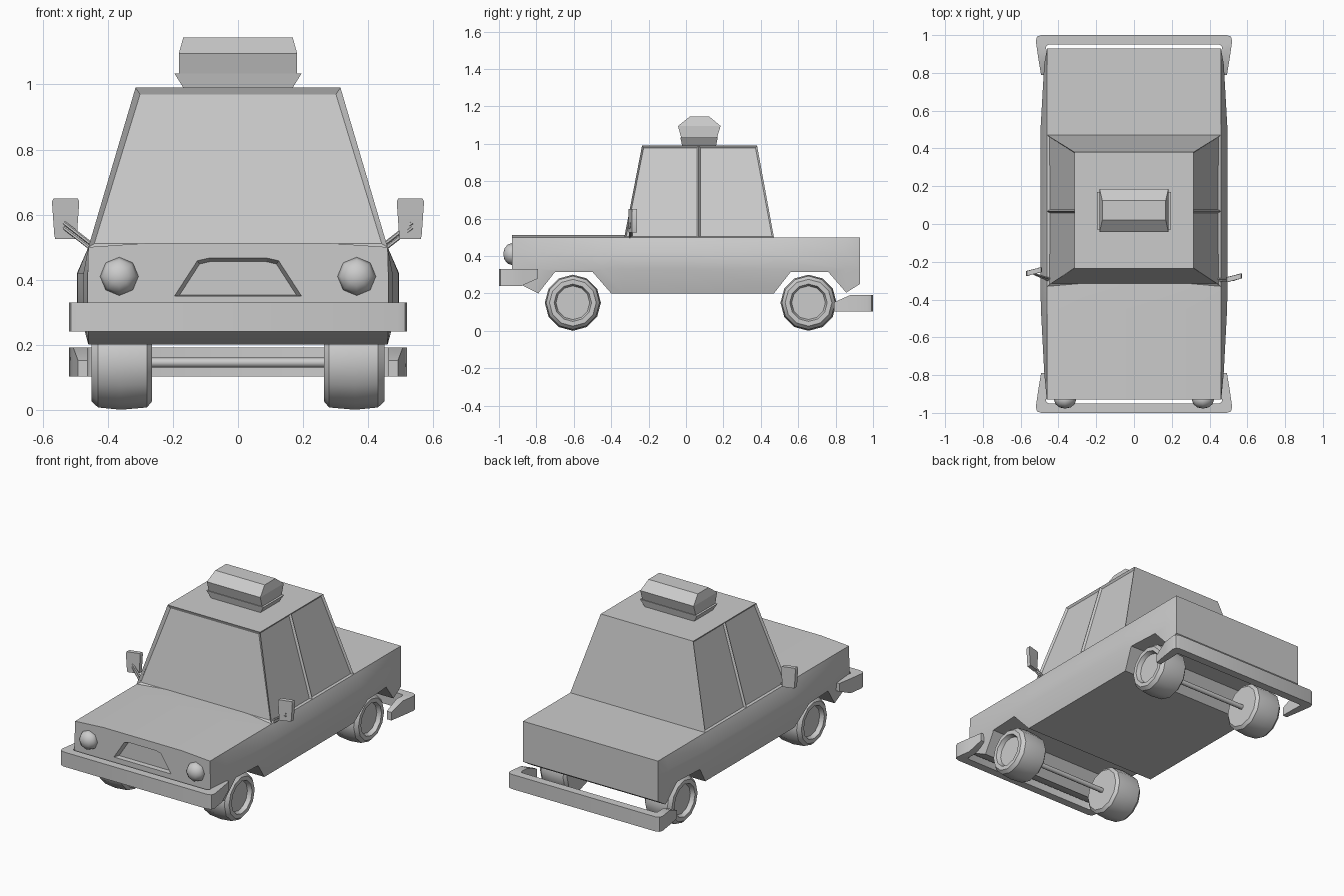
import bpy, bmesh, math
from mathutils import Vector, Matrix

if "Cube" in bpy.data.objects:
    bpy.data.objects.remove(bpy.data.objects["Cube"])


def finish(bm, name, angle=30):
    bmesh.ops.recalc_face_normals(bm, faces=bm.faces)
    me = bpy.data.meshes.new(name)
    bm.to_mesh(me)
    bm.free()
    ob = bpy.data.objects.new(name, me)
    bpy.context.collection.objects.link(ob)
    if angle:
        bpy.ops.object.select_all(action='DESELECT')
        ob.select_set(True)
        bpy.context.view_layer.objects.active = ob
        bpy.ops.object.shade_smooth_by_angle(angle=math.radians(angle))
    return ob


def loft(rings):
    """Skin a list of closed rings and cap both ends."""
    bm = bmesh.new()
    rows = [[bm.verts.new(p) for p in r] for r in rings]
    n = len(rows[0])
    for a, b in zip(rows, rows[1:]):
        for i in range(n):
            j = (i + 1) % n
            bm.faces.new((a[i], a[j], b[j], b[i]))
    bm.faces.new(rows[0])
    bm.faces.new(rows[-1])
    bmesh.ops.recalc_face_normals(bm, faces=bm.faces)
    return bm


def rod(name, a, b, r, sides=8):
    a, b = Vector(a), Vector(b)
    d = b - a
    bm = bmesh.new()
    m = Matrix.Translation((a + b) / 2) @ d.to_track_quat('Z', 'Y').to_matrix().to_4x4()
    bmesh.ops.create_cone(bm, cap_ends=True, segments=sides, radius1=r, radius2=r,
                          depth=d.length, matrix=m)
    return finish(bm, name, 50)


def cut(ob, cutter):
    cutter.hide_render = True
    cutter.hide_viewport = True
    mod = ob.modifiers.new('cut', 'BOOLEAN')
    mod.operation = 'DIFFERENCE'
    mod.solver = 'EXACT'
    mod.object = cutter


# Body: cross-sections along y (y, mid half-width, bottom z, crown z)
stations = [(-.93, .462, .27, .513), (-.79, .475, .2, .513), (-.45, .493, .2, .513),
            (-.33, .495, .2, .513), (0, .495, .2, .5), (.5, .495, .2, .5),
            (.85, .475, .2, .5), (.93, .46, .25, .5)]
rings = []
for y, w, zb, zc in stations:
    half = [(.27, zc), (.46, .5), (w, .42), (w, .33), (.46, zb)]
    rings.append([(x, y, z) for x, z in half] + [(-x, y, z) for x, z in reversed(half)])
body = finish(loft(rings), 'body')

# Wheel arches cut through the full width
arch = [(-.868, .1), (-.70, .315), (-.50, .315), (-.313, .1)]
for name, dy in (('front', 0), ('rear', 1.26)):
    cut(body, finish(loft([[(x, y + dy, z) for y, z in arch] for x in (-.6, .6)]),
                     name + '_arch_cutter', 0))

# Tapered grille recess in the nose
g_out = [(-.195, .35), (-.125, .458), (-.09, .466), (.09, .466), (.125, .458), (.195, .35)]
g_in = [(-.18, .352), (-.118, .448), (-.088, .455), (.088, .455), (.118, .448), (.18, .352)]
cut(body, finish(loft([[(x, -.96, z) for x, z in g_out], [(x, -.93, z) for x, z in g_out],
                       [(x, -.90, z) for x, z in g_in]]), 'grille_cutter', 0))

# Cabin with recessed windscreen and side windows
bm = loft([[(-.46, yb, .5), (-.315, yt, .99), (.315, yt, .99), (.46, yb, .5)]
           for yb, yt in ((-.33, -.235), (.0675, .0675), (.47, .38))])
bm.normal_update()
sides = [f for f in bm.faces if abs(f.normal.x) > .8]
screen = [f for f in bm.faces if f.normal.y < -.8]
bmesh.ops.inset_individual(bm, faces=sides, thickness=.013, depth=-.012)
bmesh.ops.inset_individual(bm, faces=screen, thickness=.023, depth=-.012)
finish(bm, 'cabin', 0)

# Bumpers: U-shaped bars (outer xy, inner xy, bottom z, top z); rear is the front turned over
half = [((.492, -.79), (.462, -.79), -.005, .045), ((.507, -.88), (.463, -.88), -.045, .045),
        ((.52, -.97), (.465, -.94), -.045, .045), ((.513, -.992), (.46, -.946), -.045, .045),
        ((.49, -1), (.45, -.95), -.045, .045)]
for name, s, zc in (('front_bumper', 1, .285), ('rear_bumper', -1, .147)):
    rings = []
    for m, pts in ((1, half), (-1, half[::-1])):
        for (ox, oy), (ix, iy), z0, z1 in pts:
            rings.append([(m * ox, s * oy, zc + s * z0), (m * ox, s * oy, zc + s * z1),
                          (m * ix, s * iy, zc + s * z1), (m * ix, s * iy, zc + s * z0)])
    finish(loft(rings), name, 40)

# Headlights
for sx, side in ((-1, 'left'), (1, 'right')):
    bm = bmesh.new()
    m = (Matrix.Translation((sx * .365, -.93, .41)) @ Matrix.Diagonal((1, .8, 1, 1))
         @ Matrix.Rotation(math.pi / 2, 4, 'X'))
    bmesh.ops.create_uvsphere(bm, u_segments=8, v_segments=6, radius=.059, matrix=m)
    finish(bm, side + '_headlight', 60)

# Wheels (x, radius) with recessed hub, and axles
tyre = [(.265, .125), (.28, .143), (.36, .15), (.43, .143), (.45, .125), (.45, .1), (.425, .09)]
SEG = 12
for axle, wy in (('front', -.605), ('rear', .655)):
    for sx, side in ((-1, 'left'), (1, 'right')):
        rings = [[(sx * x, wy + r * math.sin(2 * math.pi * i / SEG),
                   .15 + r * math.cos(2 * math.pi * i / SEG)) for i in range(SEG)]
                 for x, r in tyre]
        finish(loft(rings), f'{axle}_{side}_wheel', 35)
    rod(axle + '_axle', (-.28, wy, .145), (.28, wy, .145), .015)


# Roof sign: flared base and faceted lamp box
def rect(x, y0, y1, z):
    return [(-x, y0, z), (x, y0, z), (x, y1, z), (-x, y1, z)]


finish(loft([rect(.165, -.02, .16, .985), rect(.195, -.03, .17, 1.033)]), 'sign_base', 0)
finish(loft([rect(.182, -.025, .165, 1.03), rect(.182, -.043, .185, 1.095),
             rect(.168, .02, .125, 1.145)]), 'roof_sign', 0)

# Side mirrors on twin stalks
for sx, side, my in ((-1, 'left', -.252), (1, 'right', -.285)):
    bm = loft([[(sx * (.53 + dx * w), my + dy + sx * dx * .01, z)
                for dx, dy in ((-1, -.013), (1, -.013), (1, .013), (-1, .013))]
               for z, w in ((.525, .032), (.54, .035), (.64, .042), (.65, .037))])
    finish(bm, side + '_mirror', 40)
    for k, z in enumerate((.575, .56)):
        rod(f'{side}_mirror_stalk_{k + 1}', (sx * .535, my - .01, z),
            (sx * .445, -.29 - .012 * k, z - .07), .006, 6)
